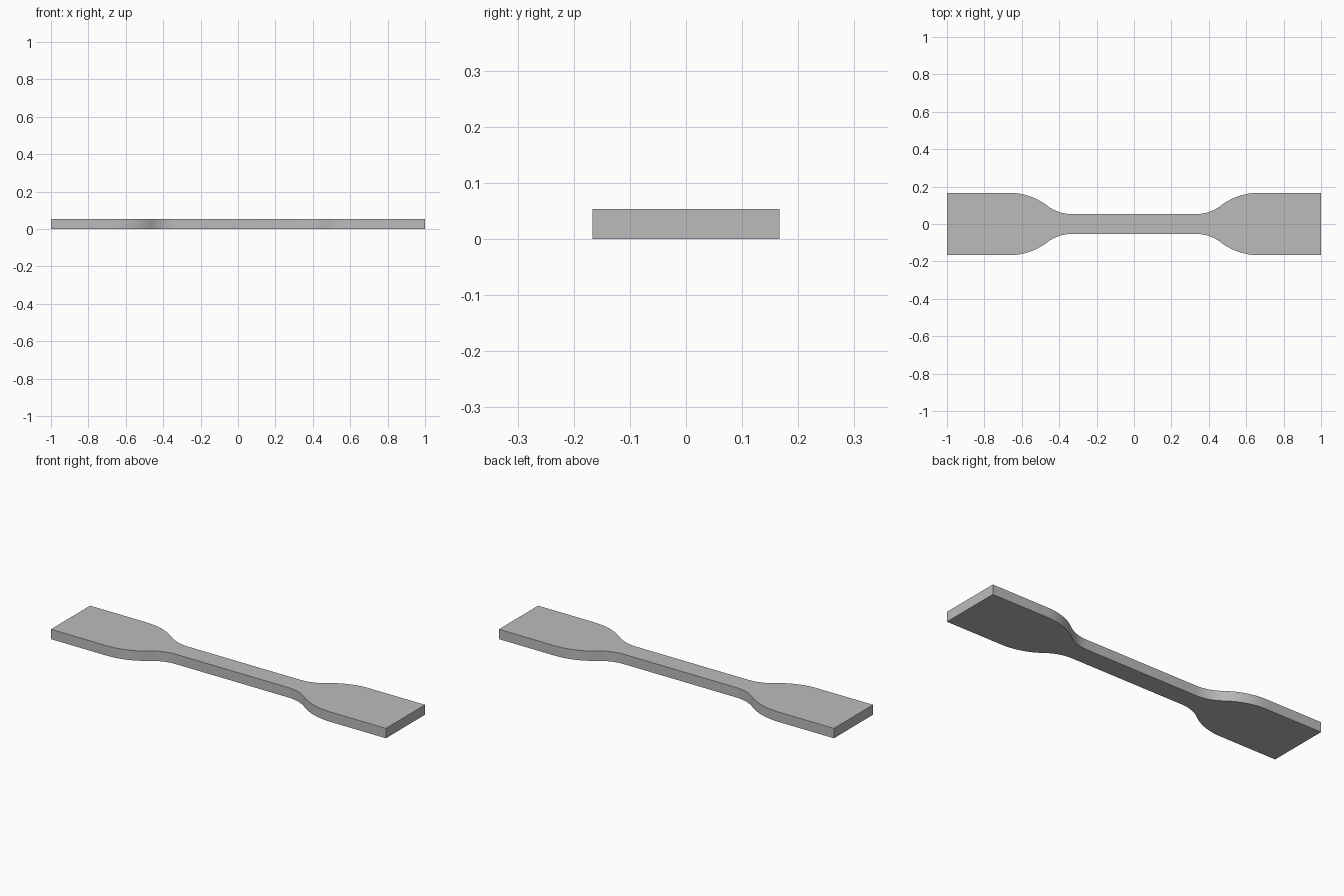
import bpy
import bmesh
from math import acos, sin, cos, radians

cube = bpy.data.objects.get("Cube")
if cube:
    bpy.data.objects.remove(cube, do_unlink=True)

# Dimensions in millimetres, scaled to a total length of 2
LENGTH, END_WIDTH, NECK_WIDTH, NECK_LENGTH, THICKNESS = 75, 12.5, 4, 25, 2
INNER_R, OUTER_R = 8, 12.5
SCALE = 2 / LENGTH
STEPS = 16

# Plain grey material
grey = bpy.data.materials.new("plain grey")
grey.use_nodes = True
colour = (0.5, 0.5, 0.5, 1)
grey.diffuse_color = colour
grey.node_tree.nodes["Principled BSDF"].inputs["Base Color"].default_value = colour


def shoulder():
    """One quarter of the outline: neck, two tangent arcs, then the wide end."""
    x0, y0, y1 = NECK_LENGTH / 2, NECK_WIDTH / 2, END_WIDTH / 2
    sweep = acos(1 - (y1 - y0) / (INNER_R + OUTER_R))
    x1 = x0 + (INNER_R + OUTER_R) * sin(sweep)
    angles = [sweep * i / STEPS for i in range(STEPS + 1)]
    inner = [(x0 + INNER_R * sin(a), y0 + INNER_R * (1 - cos(a))) for a in angles]
    outer = [(x1 - OUTER_R * sin(a), y1 - OUTER_R * (1 - cos(a))) for a in angles[-2::-1]]
    return inner + outer + [(LENGTH / 2, y1)]


# Mirror the quarter into the full counter-clockwise outline
quarter = shoulder()
right_half = [(x, -y) for x, y in quarter] + quarter[::-1]
outline = right_half + [(-x, -y) for x, y in right_half]

# Extrude the outline into a flat bar
bm = bmesh.new()
base = bm.faces.new([bm.verts.new((x * SCALE, y * SCALE, 0)) for x, y in outline])
extruded = bmesh.ops.extrude_face_region(bm, geom=[base], use_keep_orig=True)
top_verts = [v for v in extruded["geom"] if isinstance(v, bmesh.types.BMVert)]
bmesh.ops.translate(bm, verts=top_verts, vec=(0, 0, THICKNESS * SCALE))
bmesh.ops.recalc_face_normals(bm, faces=bm.faces)
mesh = bpy.data.meshes.new("test_bar")
bm.to_mesh(mesh)
bm.free()
mesh.materials.append(grey)

bar = bpy.data.objects.new("test_bar", mesh)
bpy.context.collection.objects.link(bar)
bpy.ops.object.select_all(action="DESELECT")
bar.select_set(True)
bpy.context.view_layer.objects.active = bar
bpy.ops.object.shade_smooth_by_angle(angle=radians(30))
